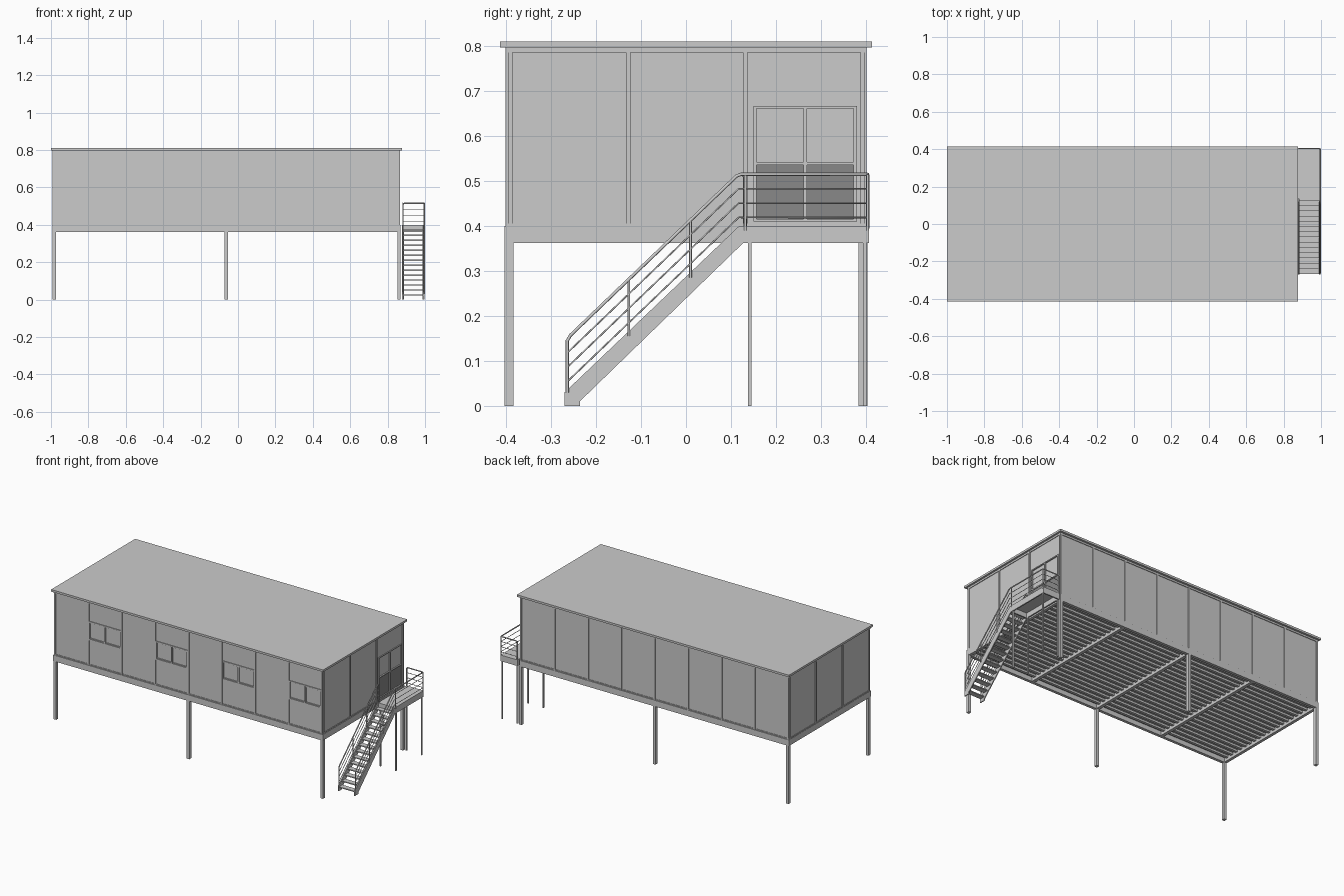
import bpy, bmesh, math

if "Cube" in bpy.data.objects:
    bpy.data.objects.remove(bpy.data.objects["Cube"])


def boxes(name, items):
    """One object made of axis-aligned boxes given as (x0,x1,y0,y1,z0,z1)."""
    bm = bmesh.new()
    for x0, x1, y0, y1, z0, z1 in items:
        g = bmesh.ops.create_cube(bm, size=1)
        for v in g["verts"]:
            v.co = ((x0 + x1) / 2 + v.co.x * (x1 - x0),
                    (y0 + y1) / 2 + v.co.y * (y1 - y0),
                    (z0 + z1) / 2 + v.co.z * (z1 - z0))
    me = bpy.data.meshes.new(name)
    bm.to_mesh(me)
    bm.free()
    ob = bpy.data.objects.new(name, me)
    bpy.context.collection.objects.link(ob)
    return ob


def extrude_x(name, pts, x0, x1):
    """Extrude a (y,z) profile along x."""
    bm = bmesh.new()
    f = bm.faces.new([bm.verts.new((x0, y, z)) for y, z in pts])
    r = bmesh.ops.extrude_face_region(bm, geom=[f])
    for v in r["geom"]:
        if isinstance(v, bmesh.types.BMVert):
            v.co.x = x1
    bmesh.ops.recalc_face_normals(bm, faces=bm.faces)
    me = bpy.data.meshes.new(name)
    bm.to_mesh(me)
    bm.free()
    ob = bpy.data.objects.new(name, me)
    bpy.context.collection.objects.link(ob)


def pipes(name, paths, r):
    """Round bars along polylines."""
    cu = bpy.data.curves.new(name, "CURVE")
    cu.dimensions = "3D"
    cu.bevel_depth = r
    cu.bevel_resolution = 2
    cu.use_fill_caps = True
    for p in paths:
        s = cu.splines.new("POLY")
        s.points.add(len(p) - 1)
        for q, c in zip(s.points, p):
            q.co = (*c, 1)
    bpy.context.collection.objects.link(bpy.data.objects.new(name, cu))


XL, XR, YW = -0.988, 0.862, 0.397      # outer wall planes
ZB, ZT, T = 0.40, 0.797, 0.012         # wall bottom, top, thickness
seams = [XL + 0.004 + i * (XR - XL - 0.008) / 8 for i in range(9)]
yseams = [-0.391, -0.128, 0.132, 0.393]

# Roof slab
boxes("roof", [(-1.0, 0.878, -0.414, 0.414, 0.797, 0.81)])
boxes("eave_trim", [(XL - .004, XR + .004, -YW - .004, YW + .004, 0.786, 0.797)])

# Walls: back and left are plain
boxes("back_wall", [(XL, XR, YW - T, YW, ZB, ZT)])
boxes("left_wall", [(XL, XL + T, -YW, YW, ZB, ZT)])

# Front wall with a window in every second panel
W0, W1 = 0.56, 0.67
front, frames, glass = [], [], []
for i in range(8):
    a, b = seams[i], seams[i + 1]
    y0, y1 = -YW, -YW + T
    if i % 2 == 0:
        front.append((a, b, y0, y1, ZB, ZT))
        continue
    front += [(a, b, y0, y1, ZB, W0), (a, b, y0, y1, W1, ZT)]
    glass.append((a, b, y0 + .004, y0 + .008, W0, W1))
    m = (a + b) / 2
    fy = (-YW - .004, -YW + .008)
    frames += [(a, b, *fy, W0 - .004, W0 + .004), (a, b, *fy, W1 - .004, W1 + .004),
               (a + .004, a + .011, *fy, W0, W1), (b - .011, b - .004, *fy, W0, W1),
               (m - .004, m + .004, *fy, W0, W1),
               (a + .011, b - .011, -YW, -YW + .006, W0 + .004, W0 + .009),
               (a + .011, b - .011, -YW, -YW + .006, W1 - .009, W1 - .004)]
boxes("front_wall", front)
boxes("window_frames", frames)
boxes("window_glass", glass)

# Right wall around the double door
D0, D1, DZ0, DZ1 = 0.15, 0.38, 0.41, 0.667
boxes("right_wall", [(XR - T, XR, -YW, D0, ZB, ZT), (XR - T, XR, D1, YW, ZB, ZT),
                     (XR - T, XR, D0, D1, DZ1, ZT), (XR - T, XR, D0, D1, ZB, DZ0)])
dx = (XR - .008, XR + .005)
dm = (D0 + D1) / 2
boxes("door_frame", [(*dx, D0, D0 + .007, DZ0, DZ1), (*dx, D1 - .007, D1, DZ0, DZ1),
                     (*dx, dm - .004, dm + .004, DZ0, DZ1), (*dx, D0, D1, DZ1 - .006, DZ1),
                     (*dx, D0, D1, DZ0, DZ0 + .006), (*dx, D0, D1, .536, .542)])
boxes("door_glass", [(XR - .006, XR - .003, D0, D1, 0.54, DZ1)])
panel = boxes("door_lower_panels", [(XR - .007, XR - .001, D0, D1, DZ0, 0.54)])
dark = bpy.data.materials.new("dark_grey")
dark.diffuse_color = (0.25, 0.25, 0.25, 1)
dark.use_nodes = True
dark.node_tree.nodes["Principled BSDF"].inputs["Base Color"].default_value = dark.diffuse_color
panel.data.materials.append(dark)

# Wall posts covering the panel seams
posts = []
for x in seams:
    for s in (-1, 1):
        y = s * YW
        posts.append((x - .005, x + .005, y - .005, y + .005, ZB, ZT))
for y in yseams:
    for x in (XL, XR):
        posts.append((x - .005, x + .005, y - .005, y + .005, ZB, ZT))
boxes("wall_posts", posts)
boxes("sill_trim", [(XL - .003, XR + .003, -YW - .003, -YW + .01, ZB, .406),
                    (XL - .003, XR + .003, YW - .01, YW + .003, ZB, .406),
                    (XL - .003, XL + .01, -YW, YW, ZB, .406),
                    (XR - .01, XR + .003, -YW, YW, ZB, .406)])

# Floor frame: perimeter beams, cross beams, deck and ribs
FX0, FX1, FY = -0.993, 0.868, 0.404
F0 = 0.362
boxes("floor_perimeter", [(FX0, FX1, -FY, -FY + .018, F0, ZB), (FX0, FX1, FY - .018, FY, F0, ZB),
                          (FX0, FX0 + .018, -FY, FY, F0, ZB), (FX1 - .018, FX1, -FY, FY, F0, ZB)])
cx = [FX0 + k * (FX1 - FX0) / 4 for k in (1, 2, 3)]
boxes("floor_cross_beams", [(x - .01, x + .01, -FY + .01, FY - .01, F0, .392) for x in cx])
boxes("floor_deck", [(FX0 + .01, FX1 - .01, -FY + .01, FY - .01, .39, .402)])
boxes("floor_ribs", [(FX0 + .01, FX1 - .01, y - .008, y + .008, .378, .391)
                     for y in (-.36 + k * .04 for k in range(19))])

# Main legs
legs = []
for x in (-0.982, -0.0625, 0.861):
    for s in (-1, 1):
        legs.append((x - .009, x + .009, s * .394 - .01, s * .394 + .01, 0, .365))
boxes("main_legs", legs)

# Landing outside the door
LX0, LX1, LY0, LY1 = 0.878, 0.996, 0.125, 0.407
boxes("landing", [(LX0, LX1, LY0, LY1, .392, .40),
                  (LX0, LX0 + .008, LY0, LY1, F0, .392), (LX1 - .008, LX1, LY0, LY1, F0, .392),
                  (LX0, LX1, LY0, LY0 + .008, F0, .392), (LX0, LX1, LY1 - .008, LY1, F0, .392)])
boxes("landing_legs", [(x - .004, x + .004, y - .004, y + .004, 0, F0)
                       for x in (.884, .990) for y in (.142, .398)])

# Stair stringers and treads
prof = [(-.27, 0), (-.236, 0), (-.236, .01), (.127, .362), (.127, .40), (.118, .40), (-.27, .03)]
extrude_x("stringer_inner", prof, LX0, LX0 + .006)
extrude_x("stringer_outer", prof, LX1 - .006, LX1)
n = 14
treads = []
for i in range(n):
    z = .024 + i * .0267
    y = -.25 + i * .0279
    treads.append((LX0 + .004, LX1 - .004, y - .016, y + .016, z - .003, z + .003))
boxes("stair_treads", treads)

# Railings: both sides of the stair, outer and back edges of the landing
RI, RO, RB = 0.882, 0.9955, 0.404


def slope(x, d):
    return [(x, -.264, .150 - d), (x, .117, .515 - d)]


foot = lambda x: [(x, -.264, .03), (x, -.264, .145), (x, -.257, .157)]
top_outer = foot(RO) + [(RO, .106, .505), (RO, .112, .511), (RO, .122, .515),
                        (RO, RB - .006, .515), (RO - .006, RB, .515),
                        (RI + .006, RB, .515), (RI, RB, .509), (RI, RB, .395)]
top_inner = foot(RI) + [(RI, .106, .505), (RI, .112, .511), (RI, .122, .515),
                        (RI, .130, .512), (RI, .132, .395)]
pipes("handrails", [top_outer, top_inner], .0036)
uprights = [[(x, y, .285 + .95 * (y - .01)), (x, y, .41 + .958 * (y - .01))]
            for x in (RI, RO) for y in (-.127, .01)]
uprights += [[(RO, .132, .39), (RO, .132, .515)], [(RO, RB, .39), (RO, RB, .515)]]
pipes("rail_posts", uprights, .003)
mids = []
for d in (.032, .064, .096):
    mids.append(slope(RI, d) + [(RI, .132, .515 - d)])
    mids.append(slope(RO, d) + [(RO, RB, .515 - d), (RI, RB, .515 - d)])
pipes("mid_rails", mids, .0018)
